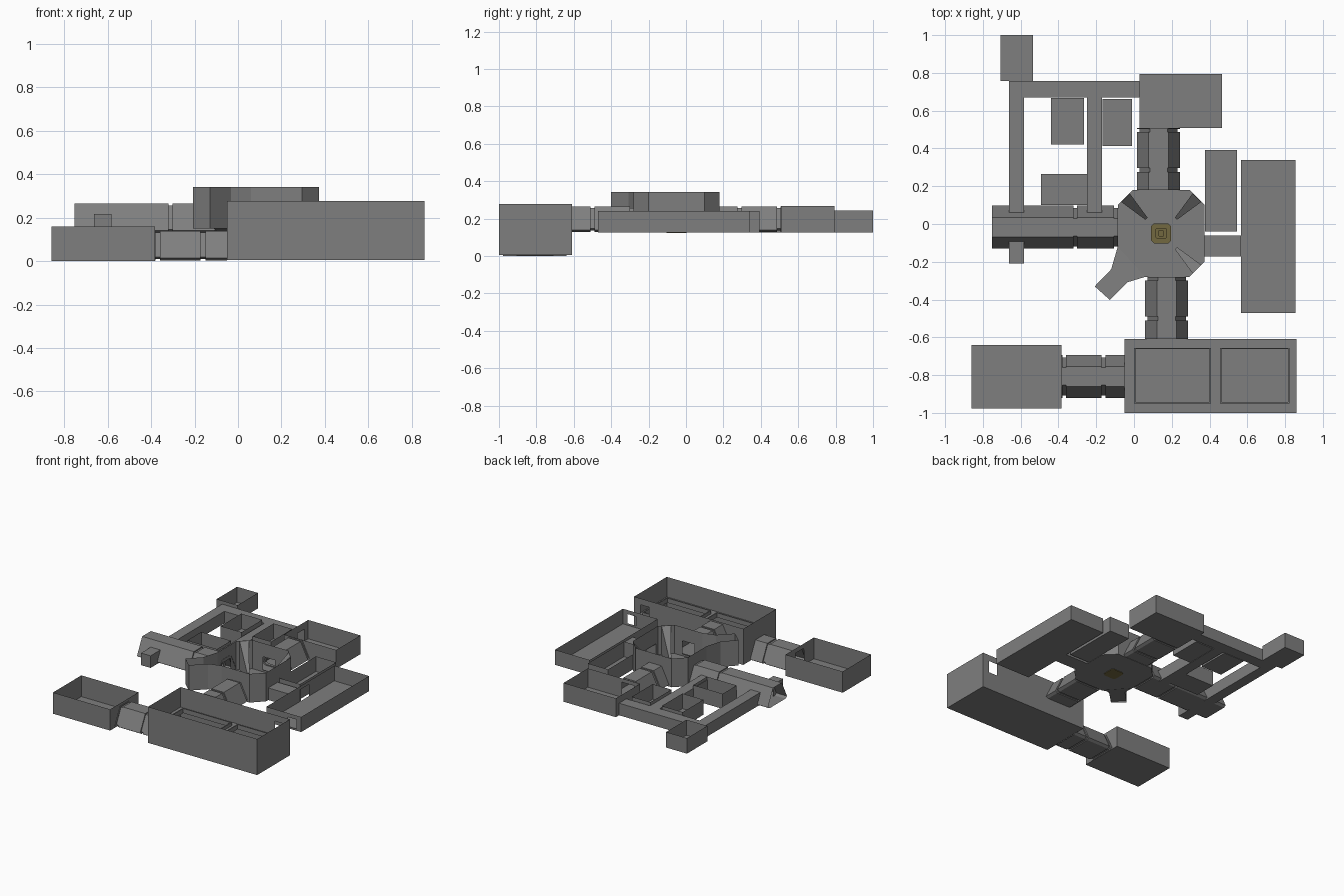
import bpy, bmesh, math
from mathutils import Vector

if "Cube" in bpy.data.objects:
    bpy.data.objects.remove(bpy.data.objects["Cube"])

SHIFT = .004  # centres the whole layout on x
mats = {}


def finish(name, bm, paint="dark_grey", color=(.21, .21, .21, 1)):
    bmesh.ops.remove_doubles(bm, verts=bm.verts, dist=1e-5)
    bmesh.ops.translate(bm, verts=bm.verts, vec=(SHIFT, 0, 0))
    me = bpy.data.meshes.new(name)
    bm.to_mesh(me)
    bm.free()
    ob = bpy.data.objects.new(name, me)
    bpy.context.collection.objects.link(ob)
    if paint not in mats:
        mats[paint] = bpy.data.materials.new(paint)
        mats[paint].diffuse_color = color
    me.materials.append(mats[paint])
    return ob


def face(bm, pts):
    bm.faces.new([bm.verts.new(p) for p in pts])


def wall(bm, p, q, z0, z1, door=None):
    """Upright wall from p to q; door = (start, end, bottom, top) along it."""
    p, q = Vector(p), Vector(q)
    length = (q - p).length

    def panel(s0, s1, a, b):
        if s1 - s0 > 1e-4 and b - a > 1e-4:
            u, v = p.lerp(q, s0 / length), p.lerp(q, s1 / length)
            face(bm, [(*u, a), (*v, a), (*v, b), (*u, b)])
    if not door:
        panel(0, length, z0, z1)
        return
    s0, s1, a, b = door
    panel(0, s0, z0, z1)
    panel(s1, length, z0, z1)
    panel(s0, s1, z0, a)
    panel(s0, s1, b, z1)


def room(name, x0, x1, y0, y1, z0, z1, doors={}, roof=False):
    """Floor plus walls (0 south, 1 east, 2 north, 3 west); None = no wall."""
    pts = [(x0, y0), (x1, y0), (x1, y1), (x0, y1)]
    bm = bmesh.new()
    face(bm, [(*p, z0) for p in reversed(pts)])
    if roof:
        face(bm, [(*p, z1) for p in pts])
    for i, p in enumerate(pts):
        if i in doors and doors[i] is None:
            continue
        wall(bm, p, pts[(i + 1) % 4], z0, z1, doors.get(i))
    return finish(name, bm)


def tunnel(name, axis, centre, z0, stations):
    """Six-sided roofed tube with pinched collars; stations = (position, scale)."""
    profile = [(-.095, .002), (.095, .002), (.114, .014), (.052, .139),
               (-.052, .139), (-.114, .014)]
    bm = bmesh.new()
    rings = []
    for t, s in stations:
        ring = []
        for u, z in profile:
            u, z = centre + u * s, z0 + .067 + (z - .067) * s
            ring.append(bm.verts.new((t, u, z) if axis == 'x' else (u, t, z)))
        rings.append(ring)
    for a, b in zip(rings, rings[1:]):
        for i in range(6):
            j = (i + 1) % 6
            bm.faces.new([a[i], a[j], b[j], b[i]])
    bmesh.ops.recalc_face_normals(bm, faces=bm.faces)
    return finish(name, bm)


def collars(start, end, *necks):
    out = [(start, 1)]
    for a, b in necks:
        out += [(a, 1), (a, .89), (b, .89), (b, 1)]
    return out + [(end, 1)]


def box(bm, x0, x1, y0, y1, z0, z1):
    r = bmesh.ops.create_cube(bm, size=1)
    for v in r['verts']:
        v.co = ((x0 + x1) / 2 + v.co.x * (x1 - x0), (y0 + y1) / 2 + v.co.y * (y1 - y0),
                (z0 + z1) / 2 + v.co.z * (z1 - z0))


F = .126  # upper floor level
CX, CY = .14, -.05

# Large two-level hall with doors to tunnels and side room
room("large_hall", -.055, .856, -1, -.61, .005, .277,
     {2: (.055, .125, .14, .23), 3: (.15, .25, .02, .13)})
# Walkway around two wells, with low rails
bm = bmesh.new()
wells = [(0, .40), (.455, .815)]
for x0, x1 in [(-.055, 0), (.40, .455), (.815, .856)]:
    face(bm, [(x0, -1, F), (x1, -1, F), (x1, -.61, F), (x0, -.61, F)])
for x0, x1 in wells:
    for y0, y1 in [(-1, -.945), (-.66, -.61)]:
        face(bm, [(x0, y0, F), (x1, y0, F), (x1, y1, F), (x0, y1, F)])
finish("hall_walkway", bm)
bm = bmesh.new()
for x0, x1 in wells:
    for y in (-.949, -.663):
        box(bm, x0 - .004, x1 + .004, y, y + .007, F - .01, F + .025)
    for x in (x0 - .004, x1 - .003):
        box(bm, x, x + .007, -.949, -.656, F - .01, F + .025)
finish("walkway_rails", bm)

# Remaining rooms
room("lower_room", -.864, -.387, -.978, -.64, 0, .16, {1: (.12, .22, .02, .125)})
room("east_room", .562, .852, -.47, .34, F, .24,
     {0: (.18, .25, .14, .21), 3: (.30, .41, F, .215)})
room("north_east_room", .025, .461, .507, .795, F, .268,
     {0: (.05, .15, .135, .24), 3: (.045, .125, F, .215)})
room("corner_room", -.712, -.538, .757, 1, F, .243, {0: (.045, .125, F, .215)})
room("hub_side_room", .372, .541, -.04, .392, F, .24)
room("west_side_room", -.497, -.25, .10, .266, F, .24, {1: (.05, .12, F, .21)})
room("inner_room_west", -.443, -.268, .42, .666, F, .24)
room("inner_room_east", -.17, -.015, .412, .662, F, .24)

# Roofed box corridors
H = .217
room("north_corridor", -.667, .025, .67, .757, F, H,
     {1: None, 0: (.415, .495, F, H)}, True)
room("west_corridor", -.667, -.587, .06, .67, F, H, {0: None, 2: None}, True)
room("middle_corridor", -.253, -.173, .06, .67, F, H, {0: None, 2: None}, True)
room("east_corridor", .366, .562, -.173, -.06, F, H, {1: None, 3: None}, True)
room("west_stub", -.667, -.587, -.21, -.092, F, H, {2: None}, True)

# Roofed tunnels
tunnel("west_tunnel", 'x', -.017, F, collars(-.756, -.088, (-.325, -.305), (-.11, -.09)))
tunnel("south_tunnel", 'y', .169, F, collars(-.61, -.28, (-.51, -.49), (-.30, -.28)))
tunnel("north_tunnel", 'y', .126, F, collars(.18, .507, (.275, .297), (.487, .504)))
tunnel("lower_tunnel", 'x', -.807, 0, collars(-.387, -.055, (-.383, -.363), (-.177, -.154)))

# Central hub: floor, walls with doorways, and flared diagonal arm
hub = [(.055, -.28), (.29, -.28), (.37, -.20), (.37, .10), (.29, .18), (-.01, .18),
       (-.09, .10), (-.09, -.12), (-.125, -.24), (-.212, -.33), (-.132, -.402),
       (-.037, -.308)]
hub_doors = {0: (.065, .165, .14, .24), 2: (.03, .14, F, .215),
             4: (.11, .21, .14, .24), 6: (.065, .165, .14, .24)}
bm = bmesh.new()
face(bm, [(*p, F) for p in hub[:8]])
face(bm, [(*p, F if p in (hub[0], hub[7]) else .16) for p in [hub[0]] + hub[:6:-1]])
for i, p in enumerate(hub):
    low = F if i < 7 else .15
    wall(bm, p, hub[(i + 1) % len(hub)], low, .342, hub_doors.get(i))
finish("central_hub", bm)

# Diagonal buttresses tapering inward from three hub corners
for name, ang in (("north_east", 45), ("north_west", 135), ("south_east", -45)):
    d = Vector((math.cos(math.radians(ang)), math.sin(math.radians(ang))))
    n = Vector((-d.y, d.x))
    c = Vector((CX, CY))
    bm = bmesh.new()
    for r, w, top in ((.11, .008, .17), (.268, .032, .34)):
        for s in (-1, 1):
            for z in (F, top):
                bm.verts.new((*(c + d * r + n * w * s), z))
    bmesh.ops.convex_hull(bm, input=bm.verts)
    finish(name + "_buttress", bm)

# Stepped pedestal in the middle of the hub
bm = bmesh.new()
for r, z0, z1 in ((.053, .122, .14), (.03, .14, .155), (.016, .155, .17)):
    k = .72 * r
    pts = [(CX + sx, CY + sy) for sx, sy in
           ((r, -k), (r, k), (k, r), (-k, r), (-r, k), (-r, -k), (-k, -r), (k, -r))]
    lo = [bm.verts.new((*p, z0)) for p in pts]
    hi = [bm.verts.new((*p, z1)) for p in pts]
    bm.faces.new(lo[::-1])
    bm.faces.new(hi)
    for i in range(8):
        j = (i + 1) % 8
        bm.faces.new([lo[i], lo[j], hi[j], hi[i]])
finish("pedestal", bm, "olive", (.17, .14, .05, 1))

for m in bpy.data.materials:
    if m.users and not m.is_grease_pencil:
        m.use_nodes = True
        m.node_tree.nodes["Principled BSDF"].inputs["Base Color"].default_value = m.diffuse_color
